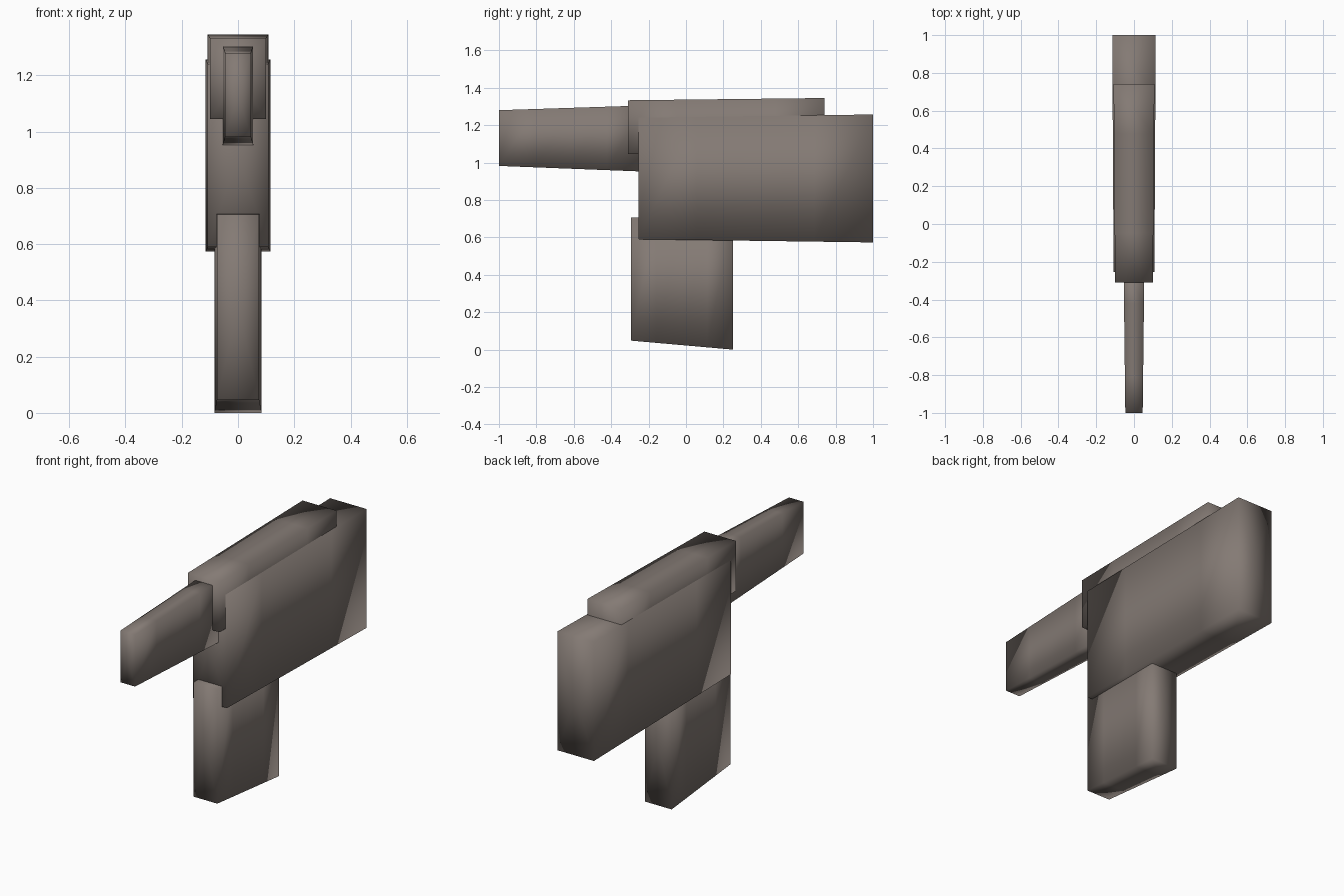
import bpy, bmesh

if "Cube" in bpy.data.objects:
    bpy.data.objects.remove(bpy.data.objects["Cube"])

metal = bpy.data.materials.new("dark_metal")
metal.diffuse_color = (0.23, 0.195, 0.175, 1)
metal.use_nodes = True
metal.node_tree.nodes["Principled BSDF"].inputs["Base Color"].default_value = metal.diffuse_color


def tapered_block(name, front, back, rings=5):
    """Loft a box along y; each end is (y, half_width, bottom, top)."""
    bm = bmesh.new()
    loops = []
    for i in range(rings):
        t = i / (rings - 1)
        y, w, lo, hi = [a + (b - a) * t for a, b in zip(front, back)]
        corners = [(-w, lo), (w, lo), (w, hi), (-w, hi)]
        loops.append([bm.verts.new((x, y, z)) for x, z in corners])
    for a, b in zip(loops, loops[1:]):
        for k in range(4):
            n = (k + 1) % 4
            bm.faces.new((a[k], a[n], b[n], b[k]))
    # Fan caps around a centre point
    for loop, (y, w, lo, hi) in ((loops[0], front), (loops[-1], back)):
        centre = bm.verts.new((0, y, (lo + hi) / 2))
        for k in range(4):
            bm.faces.new((loop[k], loop[(k + 1) % 4], centre))
    bmesh.ops.recalc_face_normals(bm, faces=bm.faces)
    for f in bm.faces:
        f.smooth = True
    mesh = bpy.data.meshes.new(name)
    bm.to_mesh(mesh)
    bm.free()
    mesh.materials.append(metal)
    obj = bpy.data.objects.new(name, mesh)
    bpy.context.collection.objects.link(obj)
    return obj


# Main housing
tapered_block("body", (-0.255, 0.108, 0.59, 1.24), (1.0, 0.115, 0.573, 1.257))
# Raised slab along the top
tapered_block("top_slide", (-0.31, 0.10, 1.045, 1.333), (0.74, 0.108, 1.04, 1.345))
# Narrow forward barrel
tapered_block("barrel", (-1.0, 0.046, 0.982, 1.28), (-0.23, 0.055, 0.952, 1.305))
# Handle below the housing
tapered_block("grip", (-0.295, 0.075, 0.048, 0.705), (0.25, 0.084, 0.0, 0.73))
